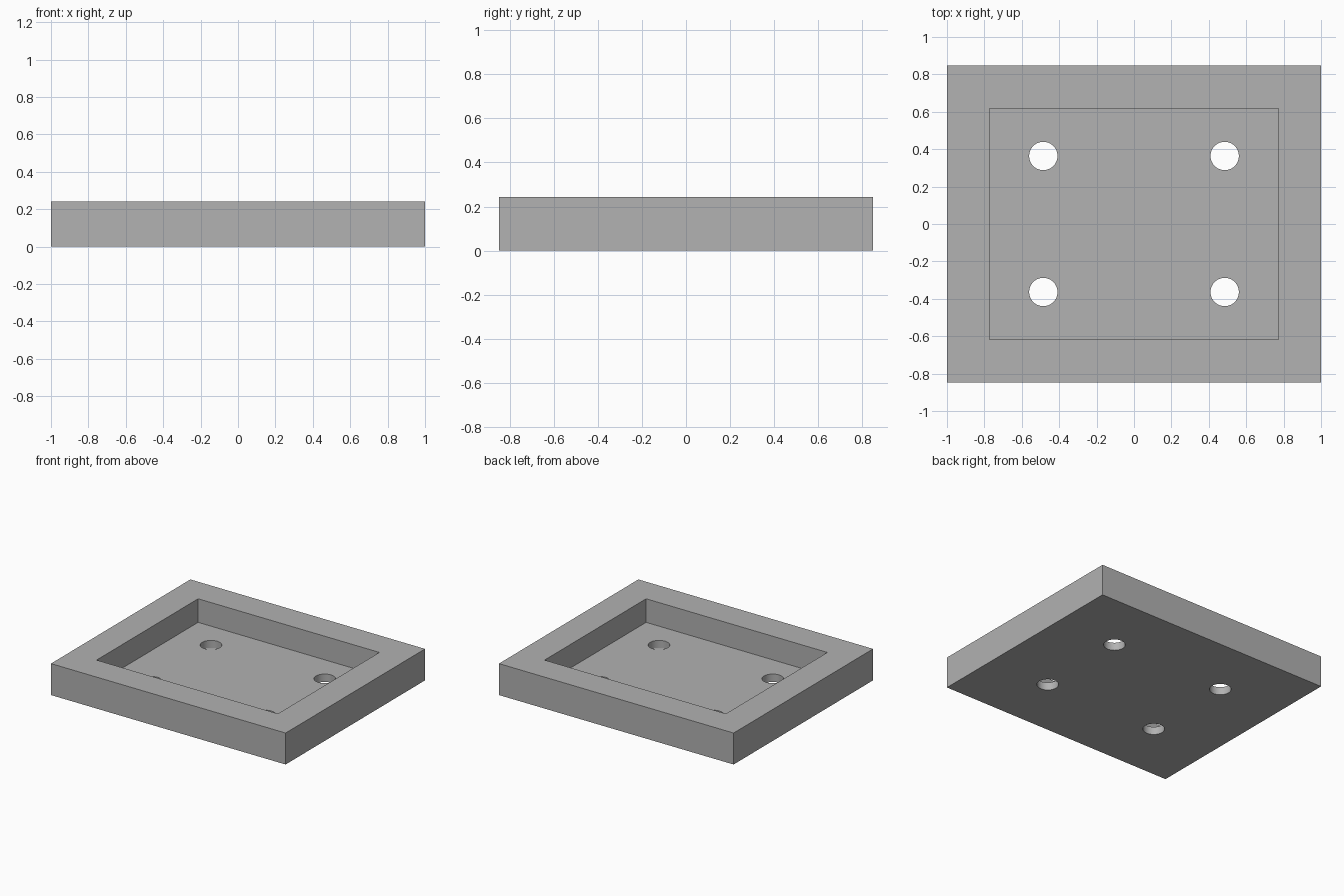
import bpy
import math

if "Cube" in bpy.data.objects:
    bpy.data.objects.remove(bpy.data.objects["Cube"], do_unlink=True)

UNIT = 2 / 66                       # the tray is 66 units wide
WIDTH, DEPTH, HEIGHT = 66 * UNIT, 56 * UNIT, 8 * UNIT
FLOOR = 2 * UNIT
POCKET_X, POCKET_Y = 51 * UNIT, 40.8 * UNIT
HOLE_X, HOLE_Y, HOLE_R = 16 * UNIT, 12 * UNIT, 2.5 * UNIT

grey = bpy.data.materials.new("plain grey")
grey.use_nodes = True
color = (0.445, 0.445, 0.445, 1)
grey.diffuse_color = color
grey.node_tree.nodes["Principled BSDF"].inputs["Base Color"].default_value = color


def box(name, sx, sy, z0, z1):
    bpy.ops.mesh.primitive_cube_add(size=1, location=(0, 0, (z0 + z1) / 2))
    ob = bpy.context.object
    ob.name = name
    ob.scale = (sx, sy, z1 - z0)
    bpy.ops.object.transform_apply(location=True, rotation=False, scale=True)
    ob.data.materials.append(grey)
    return ob


def cut(target, cutter):
    cutter.hide_render = True
    mod = target.modifiers.new("cut", "BOOLEAN")
    mod.operation = "DIFFERENCE"
    mod.solver = "EXACT"
    mod.object = cutter
    bpy.ops.object.select_all(action="DESELECT")
    bpy.context.view_layer.objects.active = target
    target.select_set(True)
    bpy.ops.object.modifier_apply(modifier=mod.name)
    bpy.data.objects.remove(cutter, do_unlink=True)


# Tray body with an open rectangular pocket
tray = box("tray", WIDTH, DEPTH, 0, HEIGHT)
cut(tray, box("pocket_cutter", POCKET_X, POCKET_Y, FLOOR, HEIGHT * 2))

# Four round holes through the floor
for sx in (-1, 1):
    for sy in (-1, 1):
        bpy.ops.mesh.primitive_cylinder_add(
            vertices=48, radius=HOLE_R, depth=FLOOR * 3,
            location=(sx * HOLE_X, sy * HOLE_Y, FLOOR / 2))
        hole = bpy.context.object
        hole.name = "hole_cutter"
        hole.data.materials.append(grey)
        cut(tray, hole)

# Smooth hole walls, crisp edges
bpy.ops.object.shade_smooth_by_angle(angle=math.radians(30))
